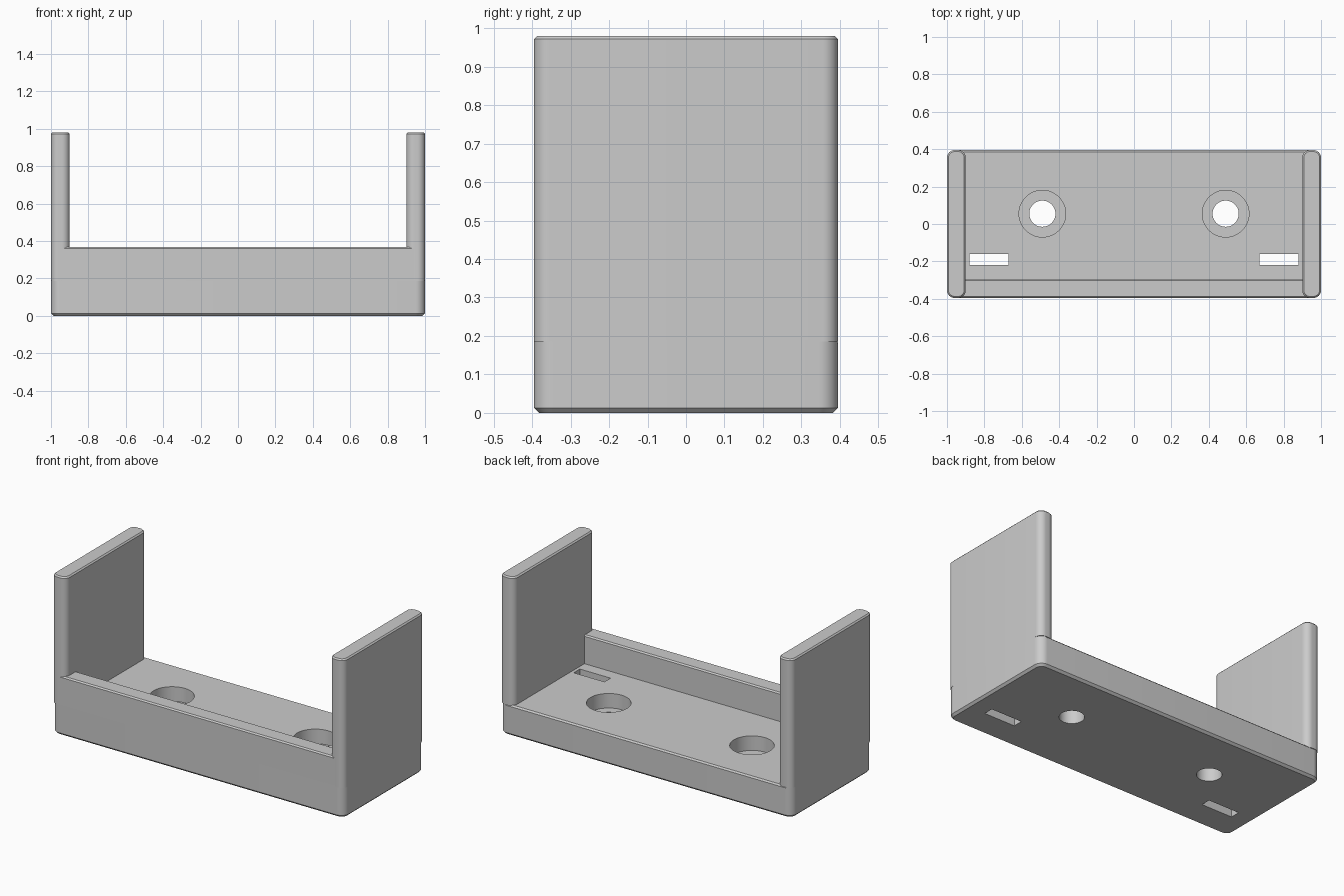
import bpy
import bmesh
from mathutils import Matrix, Vector

if "Cube" in bpy.data.objects:
    bpy.data.objects.remove(bpy.data.objects["Cube"], do_unlink=True)

grey = bpy.data.materials.new("plain grey")
grey.use_nodes = True
COLOUR = (0.6, 0.6, 0.6, 1)
grey.diffuse_color = COLOUR
grey.node_tree.nodes["Principled BSDF"].inputs["Base Color"].default_value = COLOUR


def finish(name, bm):
    mesh = bpy.data.meshes.new(name)
    bmesh.ops.recalc_face_normals(bm, faces=bm.faces)
    bm.to_mesh(mesh)
    bm.free()
    mesh.materials.append(grey)
    obj = bpy.data.objects.new(name, mesh)
    bpy.context.collection.objects.link(obj)
    return obj


def block(name, low, high, radius=0, chamfer=0, chamfer_rule=None):
    """Box with rounded upright edges and chamfered edges chosen by a rule."""
    low, high = Vector(low), Vector(high)
    bm = bmesh.new()
    bmesh.ops.create_cube(bm, size=1, matrix=Matrix.LocRotScale(
        (low + high) / 2, None, high - low))
    if radius:
        upright = [e for e in bm.edges
                   if abs(e.verts[0].co.z - e.verts[1].co.z) > 0.01]
        bmesh.ops.bevel(bm, geom=upright, offset=radius, segments=10,
                        profile=0.5, affect="EDGES")
    if chamfer:
        chosen = [e for e in bm.edges
                  if chamfer_rule((e.verts[0].co + e.verts[1].co) / 2, e)]
        bmesh.ops.bevel(bm, geom=chosen, offset=chamfer, segments=1,
                        affect="EDGES")
    return finish(name, bm)


def cylinder_cutter(name, x, y, radius, low, high):
    bm = bmesh.new()
    bmesh.ops.create_cone(bm, cap_ends=True, segments=48, radius1=radius,
                          radius2=radius, depth=high - low,
                          matrix=Matrix.Translation((x, y, (low + high) / 2)))
    return finish(name, bm)


def level(e):
    return abs(e.verts[0].co.z - e.verts[1].co.z) < 1e-4


# Base plate, chamfered all round underneath and along its rear top edge
TOP = 0.19
base = block("base_plate", (-1, -0.395, 0), (1, 0.395, TOP), 0.05, 0.013,
             lambda p, e: level(e) and p.z < 0.01)
bm = bmesh.new()
bm.from_mesh(base.data)
rear = [e for e in bm.edges if all(v.co.z > TOP - 0.001 and v.co.y > 0.394
                                   for v in e.verts)]
bmesh.ops.bevel(bm, geom=rear, offset=0.009, segments=1, affect="EDGES")
bm.to_mesh(base.data)
bm.free()

# Counterbored screw holes and strap slots, cut through the base
cutters = []
for side, s in (("left", 1), ("right", -1)):
    cutters += [
        cylinder_cutter(side + "_screw_cutter", s * 0.49, 0.055, 0.07, -0.1, 0.3),
        cylinder_cutter(side + "_counterbore_cutter", s * 0.49, 0.055, 0.125, 0.1, 0.3),
        block(side + "_slot_cutter", (s * 0.775 - 0.105, -0.22, -0.1),
              (s * 0.775 + 0.105, -0.16, 0.3)),
    ]
for cutter in cutters:
    cutter.hide_render = True
    mod = base.modifiers.new(cutter.name, "BOOLEAN")
    mod.object = cutter
    mod.operation = "DIFFERENCE"
    mod.solver = "EXACT"
bpy.context.view_layer.update()
cut = bpy.data.meshes.new_from_object(
    base.evaluated_get(bpy.context.evaluated_depsgraph_get()))
base.modifiers.clear()
base.data = cut
for cutter in cutters:
    bpy.data.objects.remove(cutter, do_unlink=True)

# Tall end walls with rounded upright edges
parts = [base]
for side, s in (("left", 1), ("right", -1)):
    parts.append(block(side + "_end_wall", (s * 0.95 - 0.05, -0.395, 0.185),
                       (s * 0.95 + 0.05, 0.395, 0.98), 0.04, 0.008,
                       lambda p, e: level(e) and p.z > 0.97))

# Front lip joining the walls
parts.append(block("front_lip", (-0.95, -0.395, TOP), (0.95, -0.293, 0.367), 0, 0.008,
                   lambda p, e: p.z > 0.36 and abs(p.x) < 0.1))

# Smooth the rounded corners, keep the rest crisp
bpy.ops.object.select_all(action="DESELECT")
for obj in parts:
    obj.select_set(True)
bpy.context.view_layer.objects.active = base
bpy.ops.object.shade_smooth_by_angle(angle=0.5)
